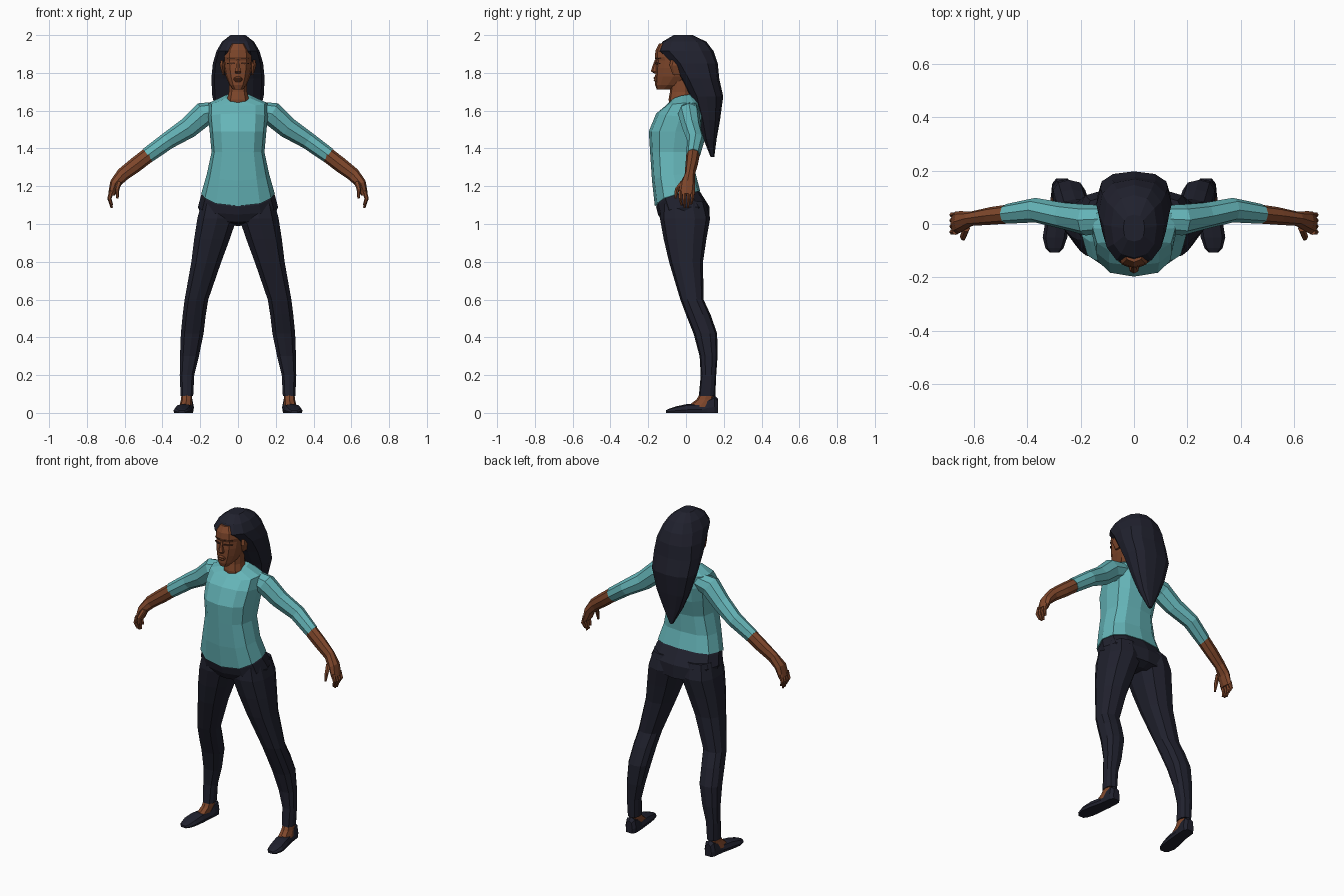
import bpy, bmesh, math
from mathutils import Vector


def mat(name, rgb):
    m = bpy.data.materials.new(name)
    m.diffuse_color = (*rgb, 1)
    return m


SKIN = mat("brown skin", (0.21, 0.062, 0.024))
TEAL = mat("teal cloth", (0.13, 0.46, 0.48))
DARK = mat("dark navy", (0.0145, 0.0152, 0.027))
BROW = mat("deep brown", (0.06, 0.02, 0.01))


def loft(name, rings, material, mirror=False):
    """Skin a list of equal-length rings and cap both ends."""
    bm = bmesh.new()
    vs = [[bm.verts.new(p) for p in r] for r in rings]
    n = len(vs[0])
    for a, b in zip(vs, vs[1:]):
        for i in range(n):
            j = (i + 1) % n
            bm.faces.new((a[i], a[j], b[j], b[i]))
    bm.faces.new(vs[0][::-1])
    bm.faces.new(vs[-1])
    bmesh.ops.recalc_face_normals(bm, faces=bm.faces)
    me = bpy.data.meshes.new(name)
    bm.to_mesh(me)
    bm.free()
    me.materials.append(material)
    ob = bpy.data.objects.new(name, me)
    bpy.context.collection.objects.link(ob)
    if mirror:
        ob.modifiers.new("mirror", 'MIRROR').use_mirror_merge = False
    return ob


def power(v, p):
    return math.copysign(abs(v) ** p, v) if abs(v) > 1e-6 else 0.0


def oval(z, x0, x1, yf, yb, n=12, p=0.8, zf=None, zb=None):
    """Horizontal rounded section; zf and zb lift or drop its front and back."""
    zf, zb = z if zf is None else zf, z if zb is None else zb
    ring = []
    for i in range(n):
        a = 2 * math.pi * i / n
        s, c = power(math.sin(a), p), power(math.cos(a), p)
        end = zf if c > 0 else zb
        ring.append(Vector(((x0 + x1) / 2 + s * (x1 - x0) / 2,
                            (yf + yb) / 2 - c * (yb - yf) / 2,
                            z + (end - z) * c * c)))
    return ring


def tube(points, n=8):
    """Rings along a path of (x, y, z, thickness, depth along y)."""
    rings = []
    for i, (x, y, z, rt, ry) in enumerate(points):
        a, b = points[max(i - 1, 0)], points[min(i + 1, len(points) - 1)]
        t = Vector((b[0] - a[0], 0, b[2] - a[2])).normalized()
        up = Vector((-t.z, 0, t.x))
        rings.append([Vector((x, y, z)) + up * rt * math.cos(2 * math.pi * k / n)
                      + Vector((0, ry * math.sin(2 * math.pi * k / n), 0)) for k in range(n)])
    return rings


# shirt: side z, front z, back z, front y, back y, half width
shirt = [(1.16, 1.095, 1.175, -.165, .075, .195),
         (1.26, 1.23, 1.27, -.180, .050, .166),
         (1.38, 1.38, 1.38, -.190, .055, .140),
         (1.49, 1.49, 1.48, -.197, .085, .150),
         (1.57, 1.585, 1.57, -.158, .095, .158),
         (1.64, 1.625, 1.64, -.110, .080, .155),
         (1.68, 1.64, 1.69, -.092, .045, .072)]
loft("shirt", [oval(s, -w, w, f, b, 12, .75, zf, zb) for s, zf, zb, f, b, w in shirt], TEAL)

# hips under the hem
hips = [(1.18, 1.12, 1.19, -.150, .060, .182),
        (1.15, 1.09, 1.165, -.158, .078, .196),
        (1.09, 1.05, 1.09, -.148, .125, .212),
        (1.03, 1.01, 1.01, -.125, .125, .190),
        (1.00, 1.00, .99, -.070, .080, .060)]
loft("hips", [oval(s, -w, w, f, b, 12, .8, zf, zb) for s, zf, zb, f, b, w in hips], DARK)

# trouser legs: z, inner x, outer x, front y, back y
legs = [(1.12, .012, .195, -.130, .105), (1.03, .002, .219, -.138, .128),
        (.92, .040, .236, -.118, .108), (.80, .085, .250, -.090, .090),
        (.60, .155, .285, -.030, .093), (.52, .168, .295, .000, .130),
        (.42, .180, .305, .040, .165), (.30, .205, .309, .072, .167),
        (.20, .230, .310, .078, .160), (.09, .236, .305, .068, .155)]
loft("trouser_legs", [oval(*r, n=10) for r in legs], DARK, True)

# ankles and insteps
ankles = [(.11, .243, .298, .078, .148), (.07, .243, .302, .055, .145),
          (.03, .246, .312, .000, .145)]
loft("ankles", [oval(*r, n=8) for r in ankles], SKIN, True)

# shoes: y, centre x, half width, top z
shoes = [(.170, .270, .022, .075), (.152, .270, .036, .092), (.115, .272, .038, .075),
         (.085, .275, .039, .048), (.010, .287, .045, .048), (-.050, .296, .046, .035),
         (-.090, .298, .034, .022), (-.106, .298, .018, .014)]
loft("shoes", [[Vector((x + w * sx, y, h * sz)) for sx, sz in
                ((-.9, 0), (.9, 0), (1, .35), (.75, .85), (0, 1), (-.75, .85), (-1, .35))]
               for y, x, w, h in shoes], DARK, True)

# sleeves, forearms and hands
loft("sleeves", tube([(.09, .02, 1.605, .045, .050), (.180, .015, 1.583, .064, .058),
                      (.265, .030, 1.508, .056, .050), (.370, .052, 1.442, .046, .046),
                      (.478, .038, 1.364, .042, .037)]), TEAL, True)
loft("forearms", tube([(.465, .038, 1.373, .040, .036), (.540, .030, 1.315, .040, .033),
                       (.610, .020, 1.262, .036, .027), (.650, .008, 1.215, .029, .040),
                       (.670, .003, 1.155, .018, .044)]), SKIN, True)
for i, (y, tip) in enumerate([(-.030, 1.100), (-.009, 1.087), (.013, 1.085), (.034, 1.105)]):
    loft("finger_%d" % (i + 1), tube([(.668, y, 1.175, .014, .011), (.681, y, 1.135, .011, .010),
                                      (.668, y * .8, tip, .006, .006)], 6), SKIN, True)
loft("thumbs", tube([(.628, -.015, 1.225, .015, .015), (.640, -.048, 1.185, .012, .013),
                     (.638, -.056, 1.135, .006, .006)], 6), SKIN, True)

# neck and head: z, half width, front y, back y
loft("neck", [oval(z, -w, w, f, b, 10) for z, w, f, b in
              [(1.60, .066, -.085, .030), (1.66, .060, -.092, .030),
               (1.70, .050, -.085, .030), (1.78, .050, -.080, .030)]], SKIN)
loft("head", [oval(z, -w, w, f, b) for z, w, f, b in
              [(1.712, .026, -.155, -.085), (1.735, .045, -.163, -.030),
               (1.780, .064, -.163, .030), (1.825, .074, -.162, .055),
               (1.865, .078, -.158, .070), (1.885, .079, -.165, .070),
               (1.920, .074, -.161, .070), (1.955, .045, -.143, .050)]], SKIN)

# nose, lips, ears
loft("nose", [oval(z, -w, w, f, -.14, 6) for z, w, f in
              [(1.797, .014, -.168), (1.808, .019, -.186), (1.835, .011, -.178),
               (1.872, .007, -.164)]], SKIN)
loft("lips", [oval(z, -w, w, f, -.14, 8) for z, w, f in
              [(1.752, .016, -.164), (1.760, .022, -.172), (1.766, .025, -.167),
               (1.773, .022, -.173), (1.781, .012, -.165)]], SKIN)
loft("ears", [oval(z, .07, x, f, -.02, 6) for z, x, f in
              [(1.79, .083, -.070), (1.84, .098, -.088), (1.87, .092, -.080)]], SKIN, True)

# eye lines and brows as thin plates following the face
for name, z, h in (("eyes", 1.850, .009), ("brows", 1.877, .006)):
    loft(name, [[Vector((x, y, z - k)), Vector((x, y + .008, z - k)),
                 Vector((x, y + .008, z + k)), Vector((x, y, z + k))]
                for x, y, k in ((.016, -.163, h * .4), (.036, -.156, h * .5),
                                (.058, -.141, h * .25))], BROW, True)

# long hair: z, half width, front y, back y
hair = [(1.355, .010, .130, .150), (1.45, .062, .092, .162), (1.55, .103, .065, .180),
        (1.675, .136, .020, .197), (1.77, .141, -.030, .176), (1.85, .133, -.085, .168),
        (1.915, .114, -.152, .146), (1.965, .085, -.125, .108), (2.00, .040, -.065, .035)]
loft("hair", [oval(z, -w, w, f, b, 12, .8) for z, w, f, b in hair], DARK)
